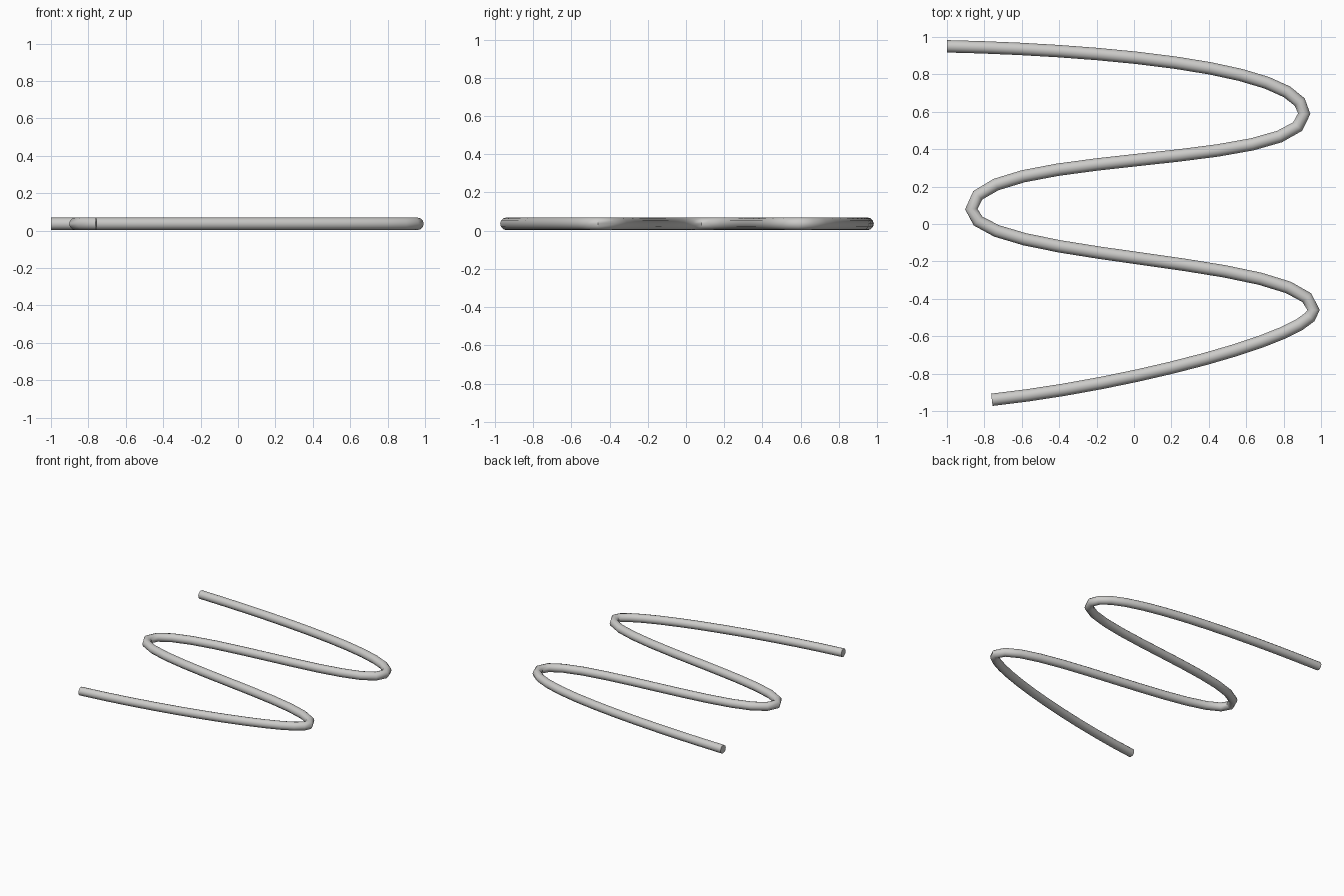
import bpy

if "Cube" in bpy.data.objects:
    bpy.data.objects.remove(bpy.data.objects["Cube"])

RADIUS = 0.033
HEIGHT = 0.036

# Each row: point, incoming handle, outgoing handle (top view x, y)
PATH = [
    ((-0.76, -0.94), (-1.20, -0.98), (-0.02, -0.86)),
    ((0.96, -0.46), (0.96, -0.60), (0.96, -0.17)),
    ((-0.87, 0.08), (-0.87, -0.20), (-0.87, 0.41)),
    ((0.91, 0.59), (0.91, 0.28), (0.91, 0.853)),
    ((-1.00, 0.95), (-0.30, 0.935), (-1.40, 0.96)),
]

# Single flat colour
grey = bpy.data.materials.new("light grey")
grey.diffuse_color = (0.6, 0.595, 0.58, 1)
grey.use_nodes = True
grey.node_tree.nodes["Principled BSDF"].inputs["Base Color"].default_value = grey.diffuse_color

# Snaking path, swept with a round section and capped ends
curve = bpy.data.curves.new("bent_tube", "CURVE")
curve.dimensions = "3D"
curve.resolution_u = 12
curve.bevel_depth = RADIUS
curve.bevel_resolution = 4
curve.use_fill_caps = True
spline = curve.splines.new("BEZIER")
spline.bezier_points.add(len(PATH) - 1)
for point, (co, left, right) in zip(spline.bezier_points, PATH):
    point.handle_left_type = point.handle_right_type = "FREE"
    point.co = (*co, HEIGHT)
    point.handle_left = (*left, HEIGHT)
    point.handle_right = (*right, HEIGHT)
curve.materials.append(grey)

tube = bpy.data.objects.new("bent_tube", curve)
bpy.context.collection.objects.link(tube)
bpy.context.view_layer.objects.active = tube
tube.select_set(True)

# Turn into a mesh with smooth sides and sharp end caps
bpy.ops.object.convert(target="MESH")
bpy.ops.object.shade_smooth_by_angle(angle=0.8)
